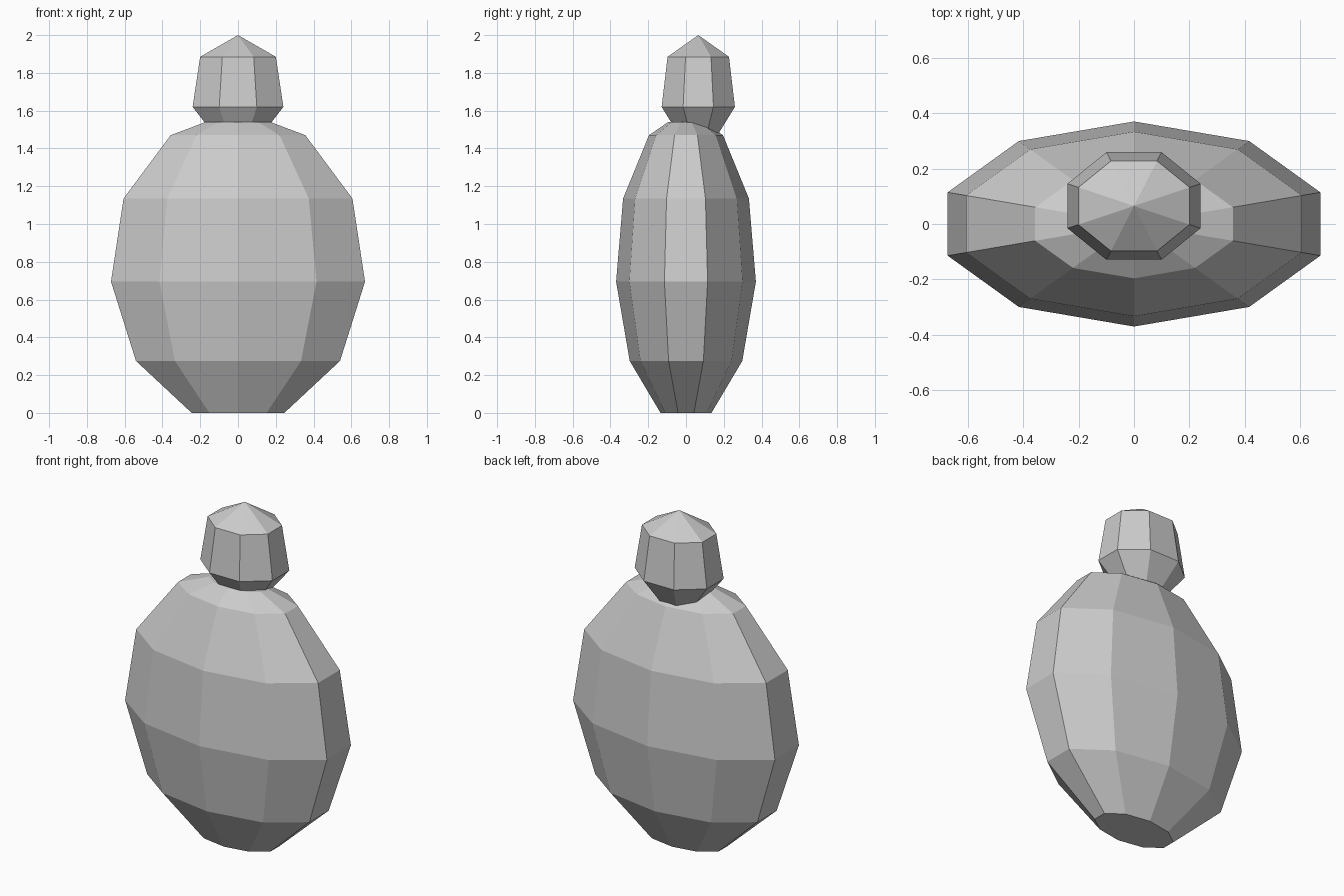
import bpy, bmesh, math

if "Cube" in bpy.data.objects:
    bpy.data.objects.remove(bpy.data.objects["Cube"])

grey = bpy.data.materials.new("plain grey")
grey.diffuse_color = (0.6, 0.6, 0.6, 1)
grey.use_nodes = True
grey.node_tree.nodes["Principled BSDF"].inputs["Base Color"].default_value = grey.diffuse_color


def lathe(name, sides, phase, centre_y, rings, apex=None):
    """Stack elliptical rings (z, x radius, y radius) into a closed faceted solid."""
    bm = bmesh.new()
    loops = []
    for z, rx, ry in rings:
        angles = [phase + 2 * math.pi * i / sides for i in range(sides)]
        loops.append([bm.verts.new((rx * math.cos(a), centre_y + ry * math.sin(a), z))
                      for a in angles])
    for low, high in zip(loops, loops[1:]):
        for i in range(sides):
            j = (i + 1) % sides
            bm.faces.new((low[i], low[j], high[j], high[i]))
    bm.faces.new(loops[0][::-1])
    if apex is None:
        bm.faces.new(loops[-1])
    else:
        tip = bm.verts.new((0, centre_y, apex))
        for i in range(sides):
            bm.faces.new((loops[-1][i], loops[-1][(i + 1) % sides], tip))
    mesh = bpy.data.meshes.new(name)
    bm.to_mesh(mesh)
    bm.free()
    mesh.materials.append(grey)
    obj = bpy.data.objects.new(name, mesh)
    bpy.context.collection.objects.link(obj)
    return obj


# Flattened ten-sided flask body
lathe("flask_body", 10, math.radians(18), 0, [
    (0.0, 0.258, 0.135), (0.275, 0.568, 0.298), (0.695, 0.707, 0.37),
    (1.135, 0.637, 0.333), (1.47, 0.375, 0.196), (1.54, 0.18, 0.094)])

# Eight-sided pointed stopper, set slightly towards the back
lathe("stopper", 8, math.radians(22.5), 0.065, [
    (1.47, 0.135, 0.11), (1.62, 0.26, 0.21), (1.885, 0.217, 0.176)], apex=2.0)
